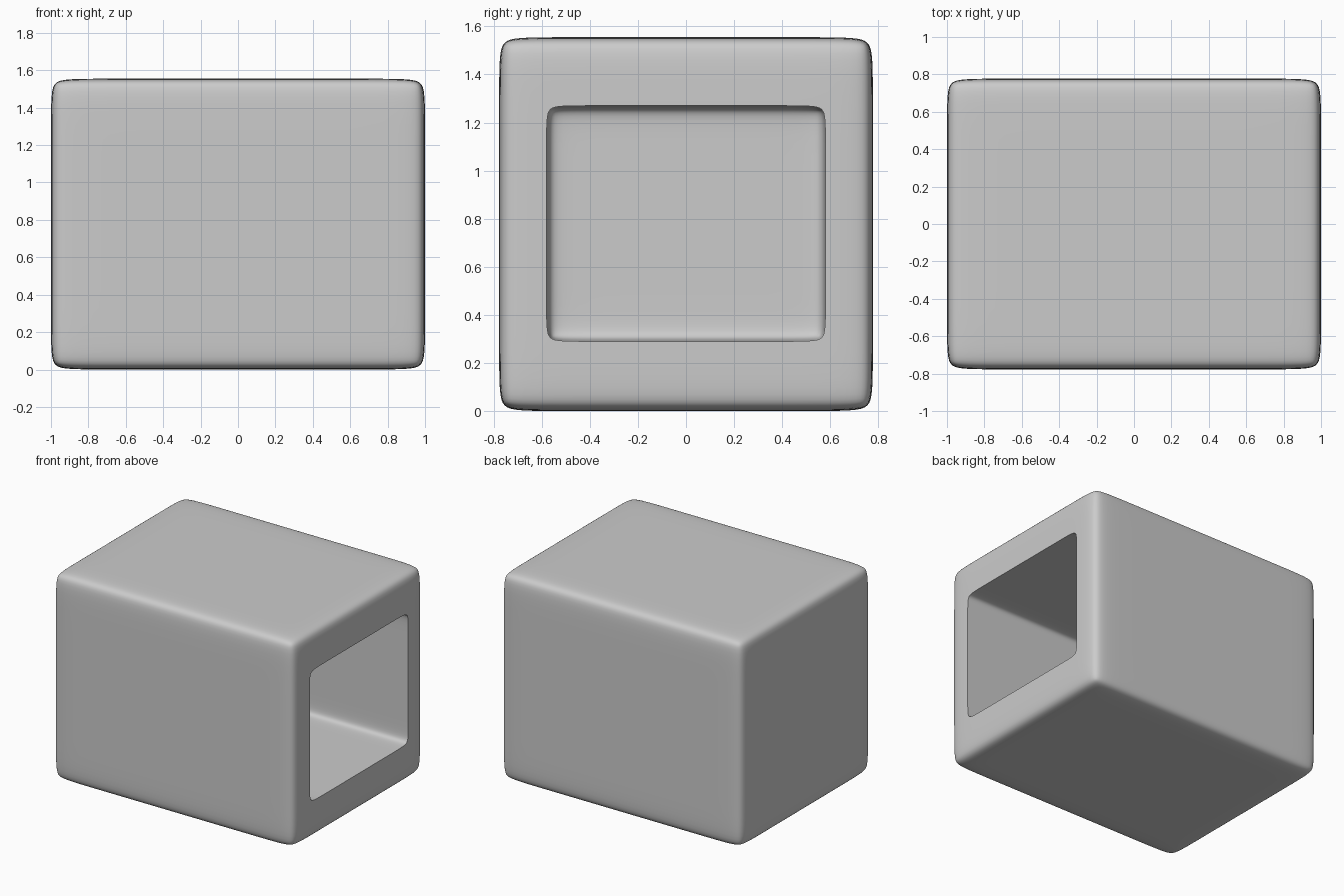
import bpy
import bmesh
from mathutils import Vector

if "Cube" in bpy.data.objects:
    bpy.data.objects.remove(bpy.data.objects["Cube"])


def soft_box(name, size, centre, d):
    """Subdivided box with holding loops at distances d inside its edges."""
    bm = bmesh.new()
    bmesh.ops.create_cube(bm, size=1)
    bmesh.ops.scale(bm, vec=size, verts=bm.verts)
    for axis in range(3):
        for side in (-1, 1):
            co, no = Vector((0, 0, 0)), Vector((0, 0, 0))
            co[axis] = side * (size[axis] / 2 - d[axis])
            no[axis] = 1
            bmesh.ops.bisect_plane(bm, geom=bm.verts[:] + bm.edges[:] + bm.faces[:],
                                   plane_co=co, plane_no=no)
    bmesh.ops.translate(bm, vec=centre, verts=bm.verts)
    mesh = bpy.data.meshes.new(name)
    bm.to_mesh(mesh)
    bm.free()
    ob = bpy.data.objects.new(name, mesh)
    bpy.context.collection.objects.link(ob)
    sub = ob.modifiers.new("Soften", 'SUBSURF')
    sub.levels = sub.render_levels = 3
    return ob


# Outer rounded block
housing = soft_box("housing", (2, 1.555, 1.555), (0, 0, 0.7775), (0.16, 0.14, 0.14))

# Deep pocket, open on the right end and closed at the left
cutter = soft_box("pocket_cutter", (2.4, 1.16, 0.98), (0.4, 0, 0.78), (0.15, 0.10, 0.09))
cutter.hide_render = True
cutter.hide_set(True)

cut = housing.modifiers.new("Pocket", 'BOOLEAN')
cut.operation = 'DIFFERENCE'
cut.solver = 'EXACT'
cut.object = cutter

# Bake the modifiers, then smooth with a sharp pocket rim
bpy.context.view_layer.objects.active = housing
housing.select_set(True)
for m in list(housing.modifiers):
    bpy.ops.object.modifier_apply(modifier=m.name)
bpy.data.objects.remove(cutter)
bpy.ops.object.shade_smooth_by_angle(angle=0.6)
